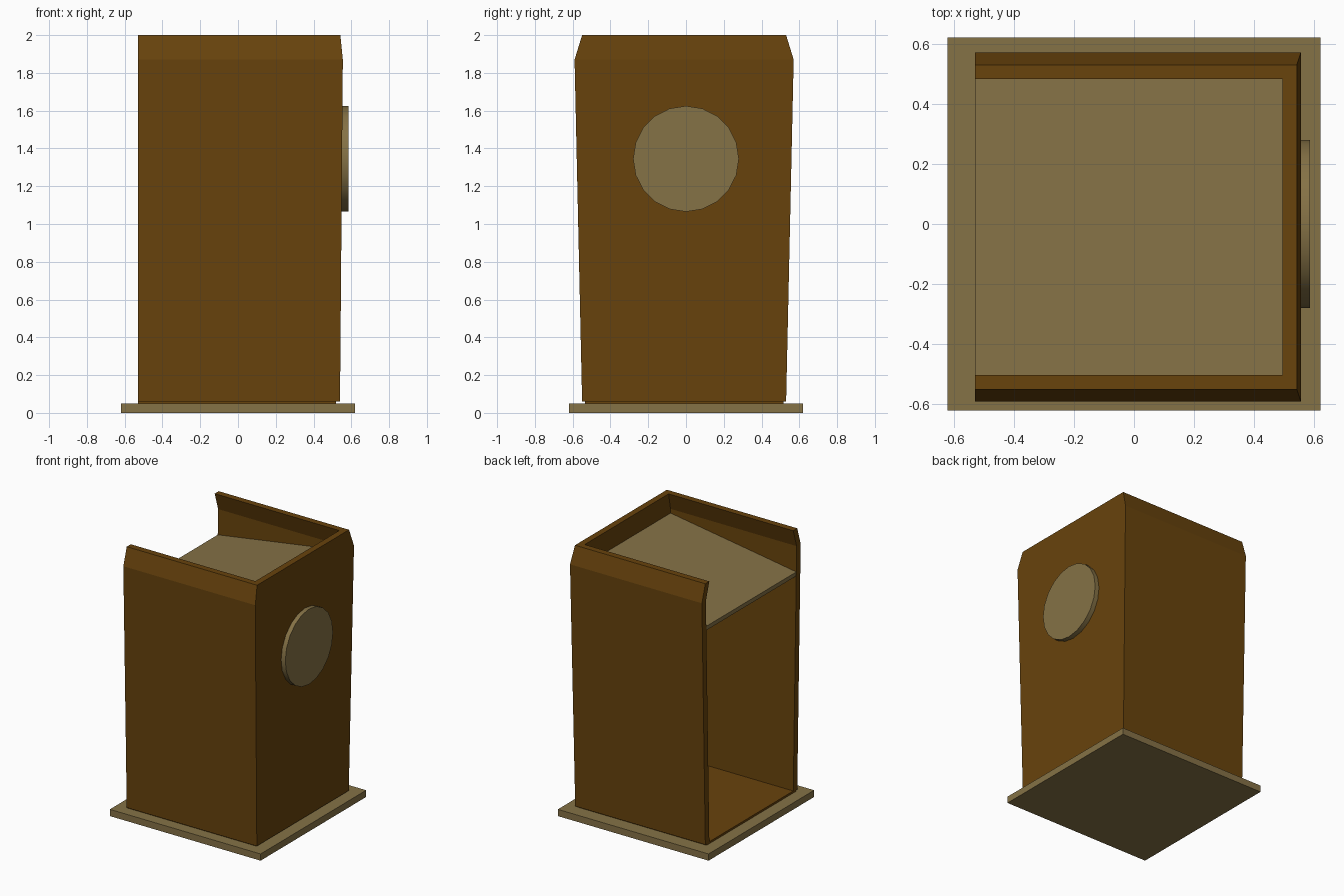
import bpy, bmesh, math
from mathutils import Matrix

if "Cube" in bpy.data.objects:
    bpy.data.objects.remove(bpy.data.objects["Cube"])


def material(name, rgb):
    m = bpy.data.materials.new(name)
    m.diffuse_color = (*rgb, 1)
    m.use_nodes = True
    m.node_tree.nodes["Principled BSDF"].inputs["Base Color"].default_value = m.diffuse_color
    return m


BROWN = material("brown_wood", (0.138, 0.056, 0.0037))
TAN = material("tan_wood", (0.235, 0.168, 0.061))


def finish(name, bm, mat):
    bmesh.ops.recalc_face_normals(bm, faces=bm.faces[:])
    me = bpy.data.meshes.new(name)
    bm.to_mesh(me)
    bm.free()
    me.materials.append(mat)
    ob = bpy.data.objects.new(name, me)
    bpy.context.collection.objects.link(ob)
    return ob


def loft(name, rings, mat):
    """Closed solid through a list of equal-sized vertex rings."""
    bm = bmesh.new()
    vs = [[bm.verts.new(p) for p in r] for r in rings]
    n = len(vs[0])
    for a, b in zip(vs, vs[1:]):
        for i in range(n):
            j = (i + 1) % n
            bm.faces.new((a[i], a[j], b[j], b[i]))
    bm.faces.new(vs[0])
    bm.faces.new(vs[-1])
    return finish(name, bm, mat)


def rect(x0, x1, y0, y1, z):
    return [(x0, y0, z), (x1, y0, z), (x1, y1, z), (x0, y1, z)]


def box(name, x0, x1, y0, y1, z0, z1, mat):
    return loft(name, [rect(x0, x1, y0, y1, z0), rect(x0, x1, y0, y1, z1)], mat)


# Base plate and thin inner floor
box("base_plate", -0.62, 0.62, -0.62, 0.62, 0, 0.05, TAN)
box("inner_floor", -0.53, 0.52, -0.535, 0.515, 0.045, 0.065, BROWN)

# Wall levels: height, half width in y, outer x of the end wall
LEVELS = [(0.06, 0.54, 0.54), (1.87, 0.58, 0.555), (2.0, 0.54, 0.542)]
YC, T = -0.01, 0.047

# Long walls, flaring upward and bent inward at the top
for name, s in (("front_wall", -1), ("back_wall", 1)):
    rings = []
    for z, h, x in LEVELS:
        ys = sorted((YC + s * h, YC + s * (h - T)))
        rings.append(rect(-0.53, x - T, *ys, z))
    loft(name, rings, BROWN)

# End wall closing the right side
loft("end_wall", [rect(x - T, x, YC - h, YC + h, z) for z, h, x in LEVELS], BROWN)

# Sloping panel under the rim
XA, ZA, XB, ZB, TH = -0.53, 1.68, 0.505, 1.84, 0.035
a = math.atan2(ZB - ZA, XB - XA)
dx, dz = TH * math.sin(a), -TH * math.cos(a)
prof = [(XA, ZA), (XB, ZB), (XB + dx, ZB + dz), (XA + dx, ZA + dz)]
loft("sloping_panel", [[(x, y, z) for x, z in prof] for y in (-0.54, 0.52)], TAN)

# Round disc on the end wall
bm = bmesh.new()
bmesh.ops.create_cone(bm, cap_ends=True, segments=20, radius1=0.28, radius2=0.28, depth=0.045,
                      matrix=Matrix.Translation((0.5625, 0, 1.345)) @ Matrix.Rotation(math.pi / 2, 4, 'Y'))
disc = finish("round_disc", bm, TAN)
bpy.context.view_layer.objects.active = disc
disc.select_set(True)
bpy.ops.object.shade_smooth_by_angle(angle=math.radians(35))
